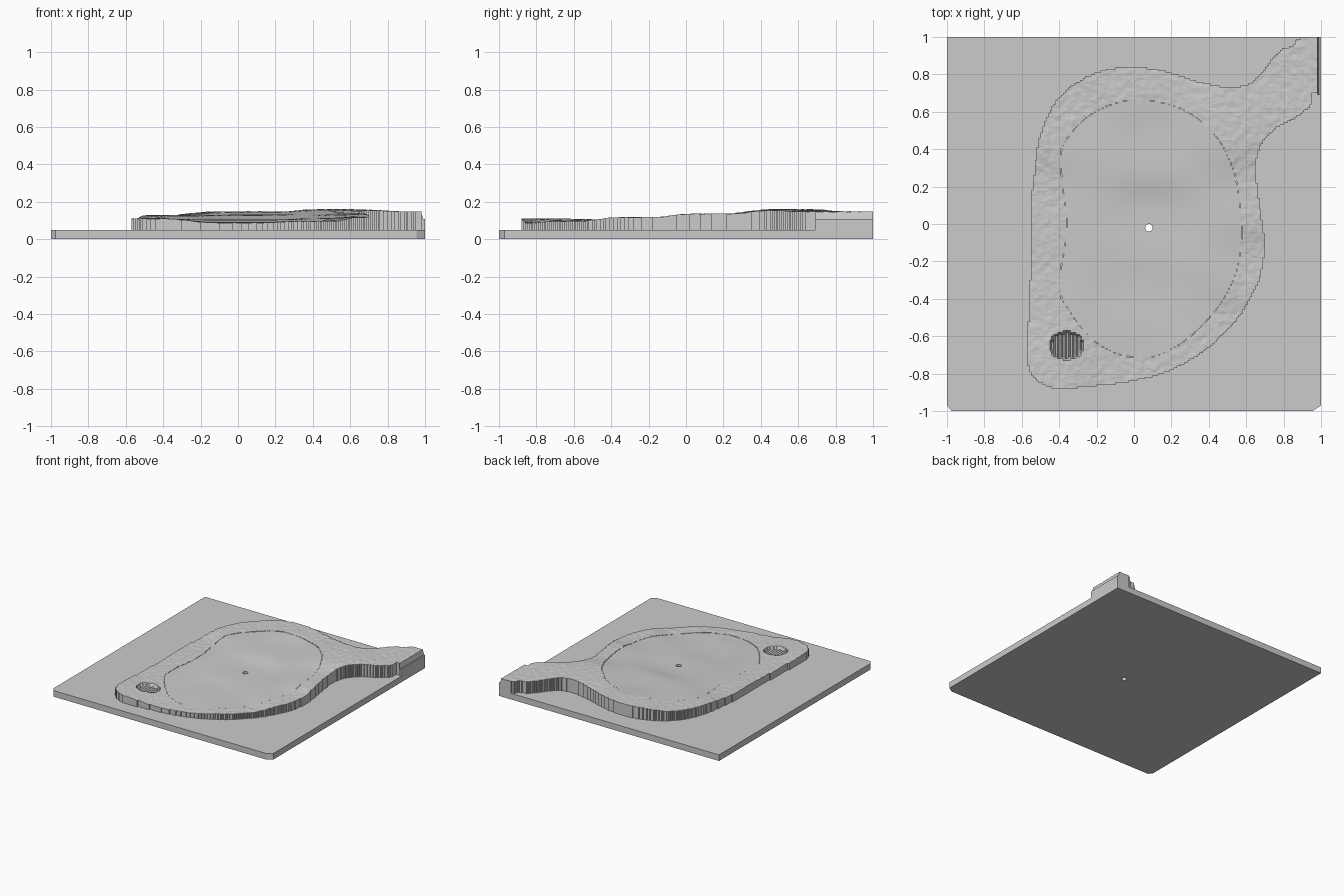
import bpy, bmesh, math
from mathutils import Vector, noise

old = bpy.data.objects.get("Cube")
if old:
    bpy.data.objects.remove(old, do_unlink=True)

GREY = (0.6, 0.6, 0.6, 1)
grey = bpy.data.materials.new("plain grey")
grey.use_nodes = True
grey.diffuse_color = GREY
grey.node_tree.nodes["Principled BSDF"].inputs["Base Color"].default_value = GREY

CELL = 0.01
BASE_TOP = 0.05
CUP = Vector((0.08, -0.02))
CUP_RADIUS = 0.02
PIT = Vector((-0.36, -0.65))

# Outline of the rough surround, counter-clockwise from the front left
SURROUND = [(-.57, -.65), (-.56, -.78), (-.5, -.85), (-.4, -.88), (-.2, -.865), (0, -.84),
            (.2, -.78), (.4, -.66), (.55, -.51), (.66, -.32), (.7, -.13), (.68, .05),
            (.655, .22), (.66, .38), (.74, .5), (.85, .56), (.94, .63), (.95, .7),
            (1.02, .71), (1.02, 1), (.88, .99), (.85, .95), (.78, .93), (.7, .83),
            (.62, .75), (.5, .73), (.35, .76), (.15, .82), (0, .84), (-.15, .825),
            (-.3, .76), (-.42, .65), (-.5, .48), (-.53, .3), (-.55, .1), (-.555, -.3)]

# Outline of the smooth green
GREEN = [(-.39, -.38), (-.34, -.47), (-.24, -.6), (-.12, -.68), (0, -.71), (.13, -.7),
         (.3, -.6), (.45, -.44), (.54, -.27), (.575, -.08), (.56, .15), (.51, .34),
         (.41, .5), (.26, .61), (.08, .66), (-.08, .65), (-.25, .57), (-.36, .45),
         (-.39, .36), (-.38, .2), (-.36, .05), (-.365, -.1), (-.39, -.25)]

# Ground heights at a few spots: x, y, z
SPOTS = [(-.5, -.8, .108), (0, -.8, .085), (.4, -.6, .094), (.65, -.25, .115),
         (.65, .1, .134), (.5, .55, .158), (.95, .85, .145), (0, .75, .146),
         (-.4, .55, .126), (-.53, .1, .108), (-.5, -.4, .103), (.08, -.02, .105),
         (.1, .4, .132), (0, -.45, .092)]


def ground(x, y):
    """Smooth blend of the known heights."""
    total = weight_sum = 0
    for sx, sy, sz in SPOTS:
        weight = 1 / ((x - sx) ** 2 + (y - sy) ** 2 + 0.01) ** 2
        total += weight * sz
        weight_sum += weight
    return total / weight_sum


def smooth_loop(points, steps=4):
    """Closed Catmull-Rom curve through the points."""
    pts = [Vector(p) for p in points]
    n = len(pts)
    loop = []
    for i in range(n):
        a, b, c, d = (pts[(i + k) % n] for k in (-1, 0, 1, 2))
        for s in range(steps):
            t = s / steps
            loop.append(b + t / 2 * (c - a + t * (2 * a - 5 * b + 4 * c - d
                                                  + t * (3 * b - a - 3 * c + d))))
    return loop


def crossings(loop, y):
    """The x positions where a loop crosses a horizontal line."""
    return [a.x + (y - a.y) / (b.y - a.y) * (b.x - a.x)
            for a, b in zip(loop, loop[1:] + loop[:1]) if (a.y > y) != (b.y > y)]


def inside(cross, x):
    return sum(c < x for c in cross) % 2 == 1


def finish(bm, name):
    mesh = bpy.data.meshes.new(name)
    bmesh.ops.recalc_face_normals(bm, faces=bm.faces)
    bm.to_mesh(mesh)
    bm.free()
    mesh.materials.append(grey)
    obj = bpy.data.objects.new(name, mesh)
    bpy.context.collection.objects.link(obj)
    return obj


def circle(center, radius, count):
    return [center + radius * Vector((math.cos(a), math.sin(a)))
            for a in (math.tau * i / count for i in range(count))]


# Base plate with clipped front corners and a through hole
bm = bmesh.new()
plate = [(-.975, -1), (.955, -1), (1, -.97), (1, 1), (-1, 1), (-1, -.97)]
edges = []
for loop in (plate, circle(CUP, CUP_RADIUS, 20)):
    verts = [bm.verts.new((p[0], p[1], 0)) for p in loop]
    edges += [bm.edges.new((v, verts[i - 1])) for i, v in enumerate(verts)]
bmesh.ops.triangle_fill(bm, edges=edges, use_beauty=True)
top = bmesh.ops.extrude_face_region(bm, geom=bm.faces[:])["geom"]
for v in top:
    if isinstance(v, bmesh.types.BMVert):
        v.co.z = BASE_TOP
finish(bm, "base_plate")

# Green: rings running from the cup edge out to its outline, with cup wall
outline = smooth_loop(GREEN)
bm = bmesh.new()
RINGS = 14
rows = []
for r in range(-1, RINGS + 1):
    t = max(r, 0) / RINGS
    row = []
    for p in outline:
        p = (CUP + (p - CUP).normalized() * CUP_RADIUS).lerp(p, t)
        row.append(bm.verts.new((p.x, p.y, ground(*p) if r >= 0 else BASE_TOP)))
    rows.append(row)
for lower, upper in zip(rows, rows[1:]):
    for i in range(len(lower)):
        bm.faces.new((lower[i - 1], lower[i], upper[i], upper[i - 1]))
green = finish(bm, "green")
for face in green.data.polygons:
    face.use_smooth = abs(face.normal.z) > 0.5
    if face.normal.z < -0.5:
        face.flip()


def rough_height(i, j):
    """Bumpy ground, with a ridged sand pit and a step at the right edge."""
    x, y = i * CELL, j * CELL
    if x > 0.985:
        return 0.107
    z = ground(x, y) + 0.002
    if ((x - PIT.x) / 0.085) ** 2 + ((y - PIT.y) / 0.072) ** 2 < 1:
        return z - (0.02 if i % 2 else 0.035)
    spot = Vector((x, y, 0))
    return z + 0.003 * noise.noise(spot * 28) + 0.0015 * noise.noise(spot * 70)


# Rough surround: a field of small cells between the two outlines
outer = smooth_loop(SURROUND)
bm = bmesh.new()
grid = {}


def corner(i, j):
    if (i, j) not in grid:
        grid[i, j] = bm.verts.new((i * CELL, j * CELL, rough_height(i, j)))
    return grid[i, j]


half = round(1 / CELL)
for j in range(-half, half):
    y = (j + 0.5) * CELL
    outer_x, inner_x = crossings(outer, y), crossings(outline, y)
    for i in range(-half, half):
        x = (i + 0.5) * CELL
        if inside(outer_x, x) and not inside(inner_x, x):
            bm.faces.new((corner(i, j), corner(i + 1, j),
                          corner(i + 1, j + 1), corner(i, j + 1)))
# Stepped walls down to the base plate
rim = [e for e in bm.edges if e.is_boundary]
for v in bmesh.ops.extrude_edge_only(bm, edges=rim)["geom"]:
    if isinstance(v, bmesh.types.BMVert):
        v.co.z = BASE_TOP
finish(bm, "rough_surround")
